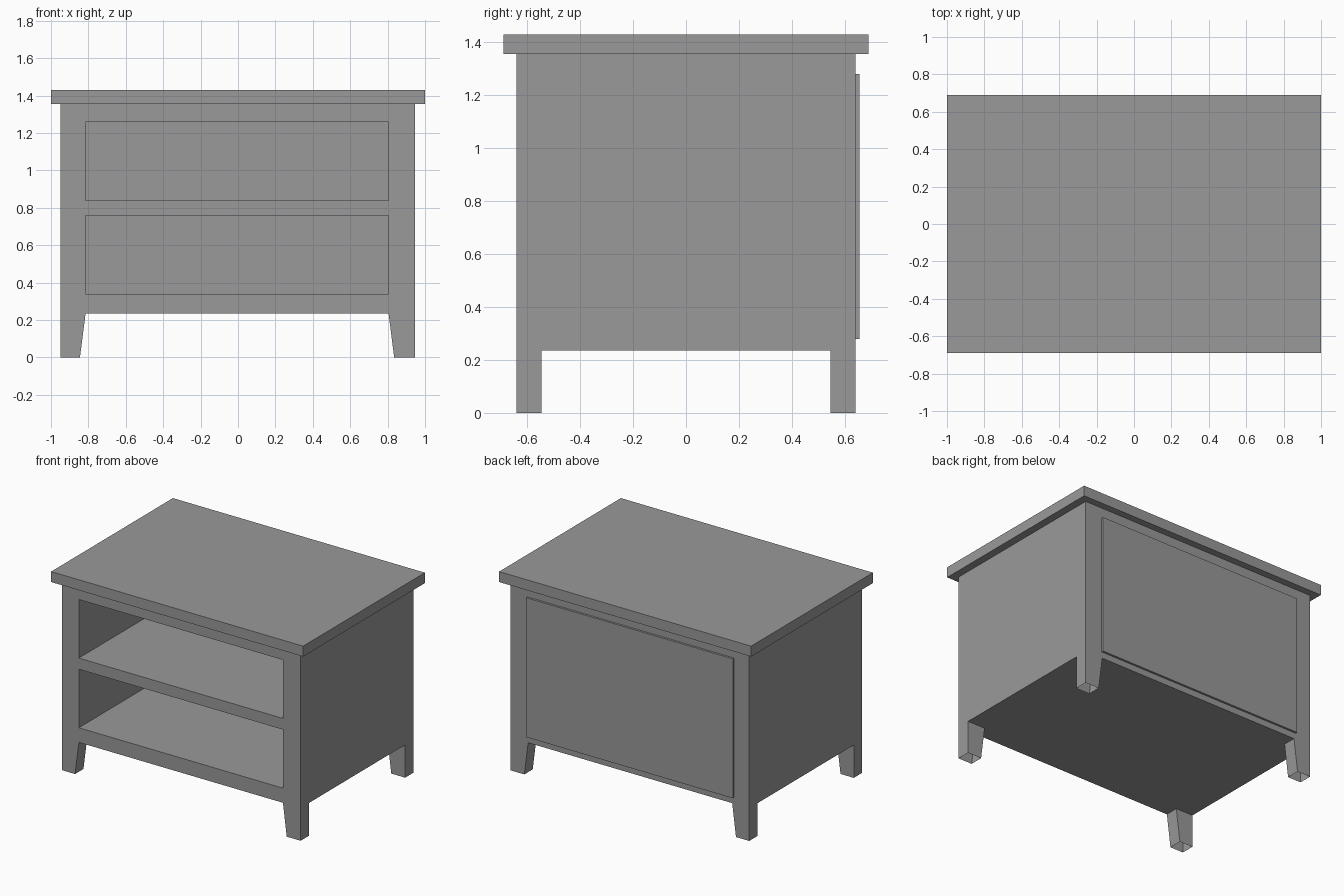
import bpy
import bmesh
from math import radians

cube = bpy.data.objects.get("Cube")
if cube:
    bpy.data.objects.remove(cube, do_unlink=True)

# One plain grey for everything
grey = bpy.data.materials.new("plain grey")
grey.use_nodes = True
grey.diffuse_color = (0.32, 0.32, 0.32, 1)
grey.node_tree.nodes["Principled BSDF"].inputs["Base Color"].default_value = (0.32, 0.32, 0.32, 1)


def finish(name, bm):
    bmesh.ops.recalc_face_normals(bm, faces=bm.faces)
    mesh = bpy.data.meshes.new(name)
    bm.to_mesh(mesh)
    bm.free()
    mesh.materials.append(grey)
    obj = bpy.data.objects.new(name, mesh)
    bpy.context.collection.objects.link(obj)
    return obj


def box(name, low, high):
    bm = bmesh.new()
    bmesh.ops.create_cube(bm, size=1)
    for v in bm.verts:
        v.co = [lo if c < 0 else hi for c, lo, hi in zip(v.co, low, high)]
    return finish(name, bm)


# Carcass layout: grid lines of the posts, rails and shelf openings
XS = (-0.95, -0.815, 0.805, 0.945)
YS = (-0.64, -0.545, 0.545, 0.64)
ZS = (0, 0.235, 0.34, 0.76, 0.84, 1.26, 1.355)
GRID = (XS, YS, ZS)
LEG_TAPER = 0.03


def solid(cell):
    i, j, k = cell
    if not all(0 <= c < len(line) - 1 for c, line in zip(cell, GRID)):
        return False
    if k == 0:                                # four legs
        return i != 1 and j != 1
    return not (i == 1 and k in (2, 4))       # two open shelves


def corner(bm, cache, index):
    if index not in cache:
        x, y, z = (line[n] for line, n in zip(GRID, index))
        if index[2] == 0:                     # legs narrow towards the floor
            x += {1: -LEG_TAPER, 2: LEG_TAPER}.get(index[0], 0)
        cache[index] = bm.verts.new((x, y, z))
    return cache[index]


def carcass():
    bm, cache = bmesh.new(), {}
    cells = [(i, j, k) for i in range(len(XS) - 1)
             for j in range(len(YS) - 1) for k in range(len(ZS) - 1)]
    for cell in filter(solid, cells):
        for axis in range(3):
            for side in (0, 1):
                beside = list(cell)
                beside[axis] += 2 * side - 1
                foot = axis == 2 and beside[2] < 0   # legs are open underneath
                if solid(beside) or foot:
                    continue
                u, v = [a for a in range(3) if a != axis]
                quad = []
                for du, dv in ((0, 0), (1, 0), (1, 1), (0, 1)):
                    index = list(cell)
                    index[axis] += side
                    index[u] += du
                    index[v] += dv
                    quad.append(corner(bm, cache, tuple(index)))
                bm.faces.new(quad)
    bmesh.ops.recalc_face_normals(bm, faces=bm.faces)
    bmesh.ops.dissolve_limit(bm, angle_limit=radians(1), verts=bm.verts, edges=bm.edges)
    return finish("cabinet_body", bm)


carcass()

# Overhanging top and the panel closing the back
box("table_top", (-1, -0.69, 1.355), (1, 0.69, 1.43))
box("back_panel", (-0.83, 0.64, 0.28), (0.81, 0.655, 1.28))
